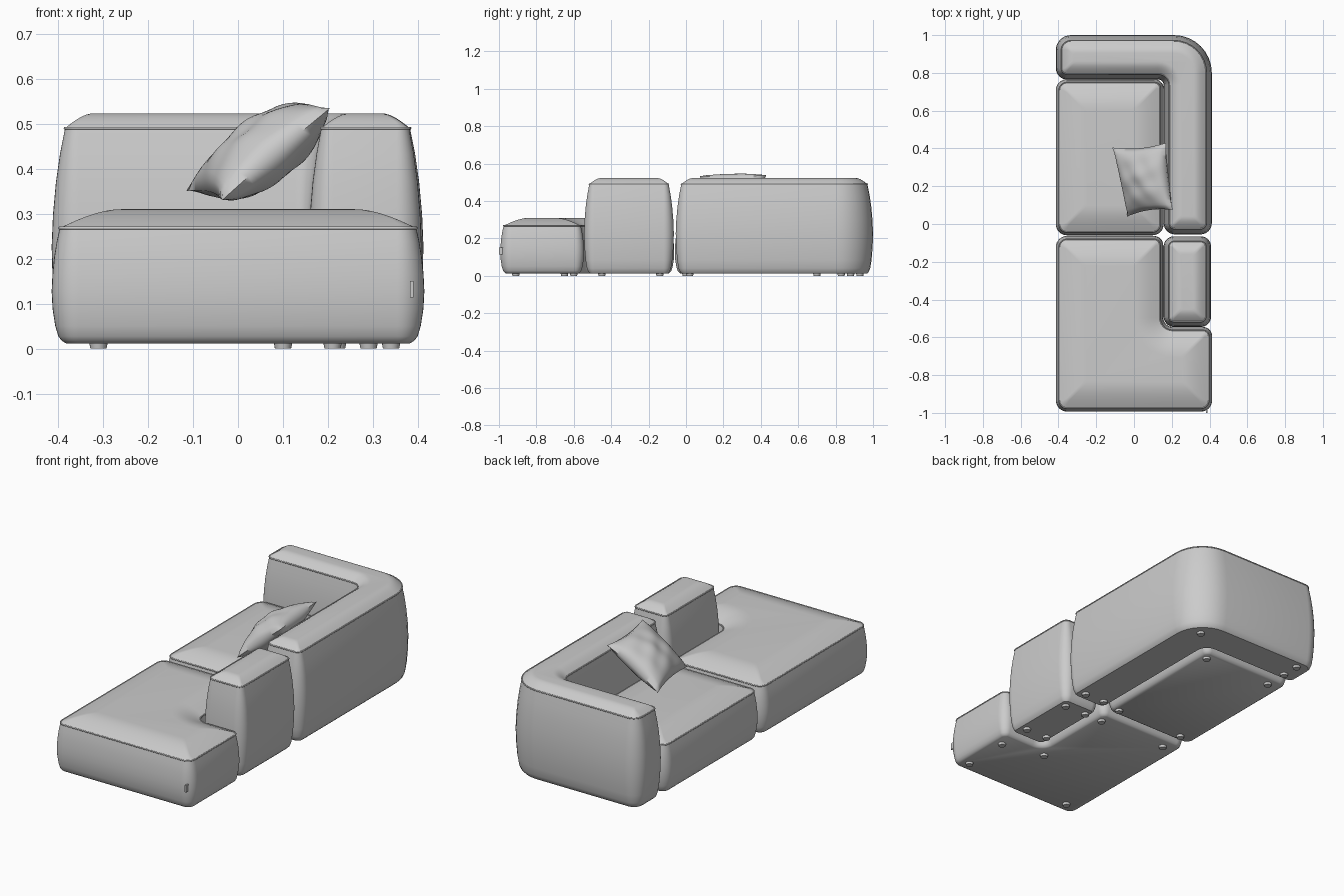
import bpy, bmesh, math
from mathutils import Vector

if "Cube" in bpy.data.objects:
    bpy.data.objects.remove(bpy.data.objects["Cube"])


def finish(name, bm, angle=35):
    bmesh.ops.recalc_face_normals(bm, faces=bm.faces)
    me = bpy.data.meshes.new(name)
    bm.to_mesh(me)
    bm.free()
    ob = bpy.data.objects.new(name, me)
    bpy.context.collection.objects.link(ob)
    bpy.ops.object.select_all(action='DESELECT')
    ob.select_set(True)
    bpy.context.view_layer.objects.active = ob
    bpy.ops.object.shade_smooth_by_angle(angle=math.radians(angle))
    return ob


def rounded_outline(corners, d, seg=8):
    """Counter-clockwise right-angled outline of (x, y, radius), inset by d."""
    pts, n = [], len(corners)
    for i, (x, y, r) in enumerate(corners):
        p = Vector((x, y))
        d1 = (p - Vector(corners[i - 1][:2])).normalized()
        d2 = (Vector(corners[(i + 1) % n][:2]) - p).normalized()
        p += d * (Vector((-d1.y, d1.x)) + Vector((-d2.y, d2.x)))
        r = max(r - d, 0.012) if d1.cross(d2) > 0 else r + d
        c = p - d1 * r + d2 * r
        for k in range(seg + 1):
            a = math.pi / 2 * k / seg
            pts.append(c + r * (d1 * math.sin(a) - d2 * math.cos(a)))
    return pts


def piping(name, pts, z, radius=0.0035):
    cu = bpy.data.curves.new(name, 'CURVE')
    cu.dimensions = '3D'
    cu.bevel_depth = radius
    cu.bevel_resolution = 1
    sp = cu.splines.new('POLY')
    sp.points.add(len(pts) - 1)
    for q, p in zip(sp.points, pts):
        q.co = (p.x, p.y, z, 1)
    sp.use_cyclic_u = True
    bpy.context.collection.objects.link(bpy.data.objects.new(name, cu))


def upholstered_block(name, corners, seam, top, seam_inset, reach):
    z0 = 0.012
    # bulging side, then a domed top above the seam: (inset, z)
    side = [(0, .032), (.02, .023), (.06, .015), (.15, .008), (.3, .002), (.45, 0),
            (.6, .1 * seam_inset), (.75, .32 * seam_inset), (.88, .62 * seam_inset), (1, seam_inset)]
    prof = [(d, z0 + t * (seam - z0)) for t, d in side]
    for k in range(1, 8):
        u = k / 7
        prof.append((seam_inset + reach * u, seam + (top - seam) * math.sin(u * math.pi / 2)))
    bm = bmesh.new()
    rings = [[bm.verts.new((p.x, p.y, z)) for p in rounded_outline(corners, d)] for d, z in prof]
    n = len(rings[0])
    for a, b in zip(rings, rings[1:]):
        for i in range(n):
            bm.faces.new((a[i], a[(i + 1) % n], b[(i + 1) % n], b[i]))
    bm.faces.new(rings[0])
    bm.faces.new(rings[-1])
    finish(name, bm)
    piping(name + "_piping", rounded_outline(corners, seam_inset), seam)


# Sofa modules
upholstered_block("corner_backrest", [
    (.157, -.055, .06), (.412, -.055, .06), (.412, 1.0, .2), (-.414, 1.0, .08),
    (-.414, .765, .06), (.157, .765, .03)], .49, .523, .03, .065)
upholstered_block("small_backrest", [
    (.157, -.545, .055), (.408, -.545, .055), (.408, -.065, .055), (.157, -.065, .055)],
    .49, .523, .028, .065)
upholstered_block("seat", [
    (-.414, -.06, .06), (.157, -.06, .06), (.157, .767, .05), (-.414, .767, .06)],
    .268, .31, .018, .14)
upholstered_block("chaise_seat", [
    (-.414, -.993, .06), (.414, -.993, .06), (.414, -.545, .05), (.155, -.545, .05),
    (.155, -.063, .05), (-.414, -.063, .06)], .268, .31, .018, .14)

# Small blank fabric tab on the front corner
bm = bmesh.new()
bmesh.ops.create_cube(bm, size=1)
for v in bm.verts:
    v.co = Vector((.386, -.98, .132)) + Vector((v.co.x * .007, v.co.y * .04, v.co.z * .037))
finish("fabric_tab", bm)

# Throw pillow: two puffed sheets stretched between four corners
A, B, C, D = (Vector(c) for c in ((.205, .075, .535), (-.035, .04, .33),
                                  (-.115, .405, .35), (.17, .43, .54)))
normal = (D - B).cross(A - C).normalized()
N = 24


def pillow_point(i, j, side):
    u, v = 2 * i / N - 1, 2 * j / N - 1
    s = (1 + u * (1 - .09 * (1 - v * v))) / 2
    t = (1 + v * (1 - .09 * (1 - u * u))) / 2
    p = (B * (1 - s) + C * s) * (1 - t) + (A * (1 - s) + D * s) * t
    puff = max(0, (1 - u * u) * (1 - v * v))
    h = .072 * puff ** .5 + .006 * puff * math.sin(7 * u + 3 * v) * math.cos(5 * v - 2 * u)
    p = p + normal * side * h
    p.z = max(p.z, .306)
    return p


bm = bmesh.new()
for side in (-1, 1):
    g = [[bm.verts.new(pillow_point(i, j, side)) for j in range(N + 1)] for i in range(N + 1)]
    for i in range(N):
        for j in range(N):
            f = (g[i][j], g[i + 1][j], g[i + 1][j + 1], g[i][j + 1])
            bm.faces.new(f if side > 0 else f[::-1])
bmesh.ops.remove_doubles(bm, verts=bm.verts, dist=1e-5)
finish("throw_pillow", bm, 60)

# Feet under every module
feet = [(-.31, -.91), (.34, -.91), (-.31, -.14), (.10, -.14), (.10, -.60), (.34, -.65),
        (-.31, .0), (.10, .0), (-.31, .70), (.10, .70),
        (.21, -.45), (.34, -.45), (.21, -.14), (.34, -.14),
        (.22, .02), (.34, .02), (.29, .88), (-.31, .83), (-.31, .93)]
for k, (x, y) in enumerate(feet):
    bm = bmesh.new()
    bmesh.ops.create_cone(bm, cap_ends=True, segments=20, radius1=.018, radius2=.021, depth=.016)
    bmesh.ops.translate(bm, verts=bm.verts, vec=(x, y, .008))
    finish(f"foot_{k + 1}", bm)
